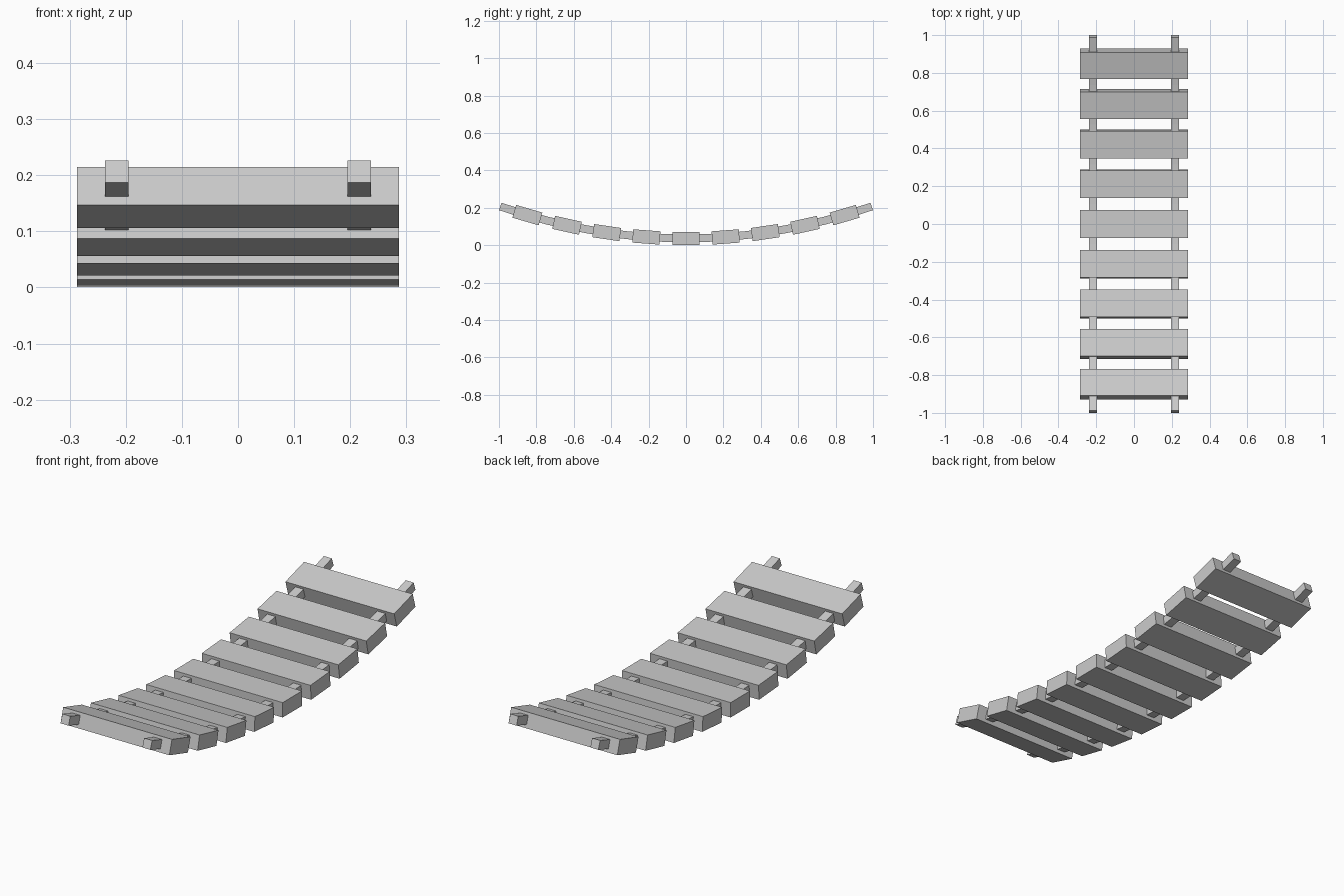
import bpy
import math

cube = bpy.data.objects.get("Cube")
if cube:
    bpy.data.objects.remove(cube, do_unlink=True)

SAG = 0.173            # curvature of the hanging deck
BASE = 0.036           # height of its lowest point
PLANK = (0.574, 0.146, 0.071)
SPACING = 0.212
RAIL = 0.042
RAIL_X = 0.216
RAIL_END = 0.993

grey = bpy.data.materials.new("plain grey")
grey.use_nodes = True
colour = (0.6, 0.6, 0.6, 1)
grey.diffuse_color = colour
grey.node_tree.nodes["Principled BSDF"].inputs["Base Color"].default_value = colour


def height(y):
    return BASE + SAG * y * y


def slope(y):
    return math.atan(2 * SAG * y)


def add_plank(name, y):
    bpy.ops.mesh.primitive_cube_add(size=1, location=(0, y, height(y)),
                                    rotation=(slope(y), 0, 0))
    plank = bpy.context.object
    plank.name = name
    plank.scale = PLANK
    plank.data.materials.append(grey)


def add_rail(name, x):
    # Square section swept along the sagging line, closed at both ends
    h = RAIL / 2
    stations = [-RAIL_END] + [i * SPACING / 2 for i in range(-8, 9)] + [RAIL_END]
    verts, faces = [], []
    for y in stations:
        a = slope(y)
        for sx, sz in ((-1, -1), (1, -1), (1, 1), (-1, 1)):
            verts.append((x + sx * h, y - sz * h * math.sin(a),
                          height(y) + sz * h * math.cos(a)))
    for i in range(len(stations) - 1):
        for j in range(4):
            k = (j + 1) % 4
            faces.append((4 * i + j, 4 * i + k, 4 * i + 4 + k, 4 * i + 4 + j))
    last = 4 * (len(stations) - 1)
    faces += [(3, 2, 1, 0), tuple(range(last, last + 4))]
    mesh = bpy.data.meshes.new(name)
    mesh.from_pydata(verts, [], faces)
    mesh.materials.append(grey)
    bpy.context.collection.objects.link(bpy.data.objects.new(name, mesh))


# Deck planks, tilted to follow the sag
for i in range(-4, 5):
    add_plank(f"plank_{i + 5}", i * SPACING)

# Two support rails running through the planks
add_rail("left_rail", RAIL_X)
add_rail("right_rail", -RAIL_X)
